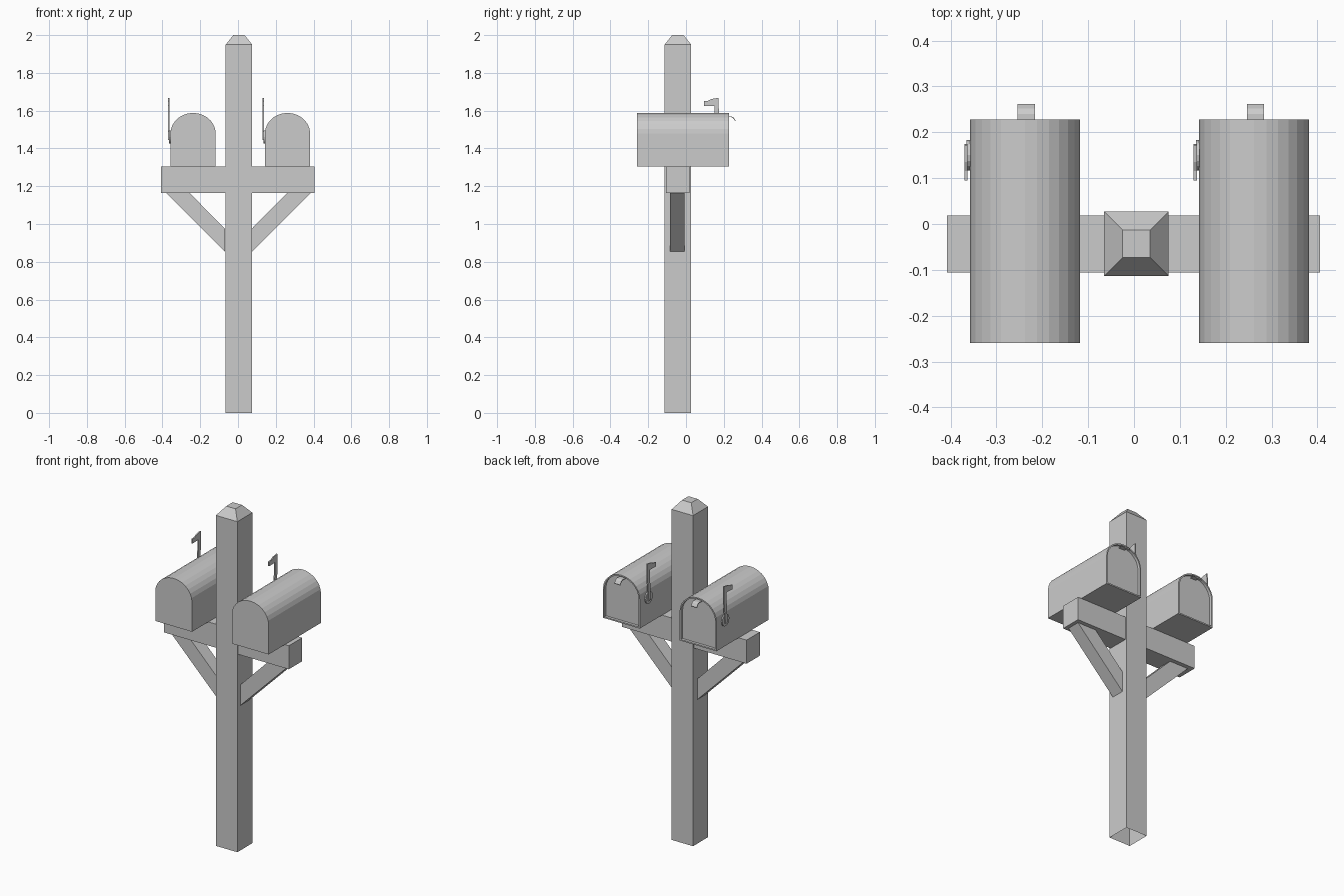
import bpy, bmesh, math
from mathutils import Vector

if "Cube" in bpy.data.objects:
    bpy.data.objects.remove(bpy.data.objects["Cube"])


def make_object(name, bm):
    bmesh.ops.recalc_face_normals(bm, faces=bm.faces)
    me = bpy.data.meshes.new(name)
    bm.to_mesh(me)
    bm.free()
    ob = bpy.data.objects.new(name, me)
    bpy.context.scene.collection.objects.link(ob)
    return ob


def extrude(name, pts, vec):
    """Closed solid: planar outline swept along vec."""
    bm = bmesh.new()
    face = bm.faces.new([bm.verts.new(p) for p in pts])
    top = bmesh.ops.extrude_face_region(bm, geom=[face], use_keep_orig=True)
    verts = [v for v in top["geom"] if isinstance(v, bmesh.types.BMVert)]
    bmesh.ops.translate(bm, verts=verts, vec=Vector(vec))
    return make_object(name, bm)


def arch(cx, inset=0.0, n=14):
    """Mailbox outline in (x, z)."""
    r, zs, h = 0.12 - inset, 1.478, 0.11 - inset
    pts = [(cx - r, 1.305 + inset), (cx + r, 1.305 + inset)]
    for i in range(n + 1):
        a = math.pi * i / n
        pts.append((cx + r * math.cos(a), zs + h * math.sin(a)))
    return pts


# post with a chamfered top, open underneath
PX, PY = 0.005, -0.043
bm = bmesh.new()
rings = []
for half, z in ((0.07, 0), (0.07, 1.95), (0.03, 2.0)):
    rings.append([bm.verts.new((PX + sx * half, PY + sy * half, z))
                  for sx, sy in ((-1, -1), (1, -1), (1, 1), (-1, 1))])
for lo, hi in zip(rings, rings[1:]):
    for i in range(4):
        j = (i + 1) % 4
        bm.faces.new((lo[i], lo[j], hi[j], hi[i]))
bm.faces.new(rings[-1])
make_object("post", bm)

# cross beam
extrude("cross_beam", [(-0.408, -0.106, z) if e == 0 else (0.406, -0.106, z)
                       for e, z in ((0, 1.165), (1, 1.165), (1, 1.304), (0, 1.304))],
        (0, 0.124, 0))

# diagonal braces
for side, s, off in (("left", -1, 0.003), ("right", 1, 0.004)):
    prof = [(0.07, 0.854), (0.381, 1.165), (0.257, 1.165), (0.07, 0.976)]
    extrude(side + "_brace", [(s * (x + (off if s > 0 else 0)), -0.086, z) for x, z in prof],
            (0, 0.079, 0))

# mailboxes with recessed doors, latches and flags
for side, cx in (("left", -0.238), ("right", 0.262)):
    # body: front closed, rim and recessed door at the back
    bm = bmesh.new()
    loops = [[bm.verts.new((x, y, z)) for x, z in arch(cx, ins)]
             for y, ins in ((-0.26, 0), (0.228, 0), (0.228, 0.008), (0.212, 0.008))]
    n = len(loops[0])
    for a, b in zip(loops, loops[1:]):
        for i in range(n):
            j = (i + 1) % n
            bm.faces.new((a[i], a[j], b[j], b[i]))
    bm.faces.new(loops[0])
    bm.faces.new(loops[-1])
    make_object(side + "_mailbox", bm)

    # curved latch tab
    upper = [(0.21, 1.570), (0.24, 1.570), (0.252, 1.564), (0.262, 1.548)]
    lower = [(y - 0.002, z - 0.004) for y, z in reversed(upper)]
    extrude(side + "_latch", [(cx - 0.016, y, z) for y, z in upper + lower], (0.038, 0, 0))

    # flag pivot disc
    x0 = cx - 0.12
    disc = [(x0 + 0.001, 0.15 + 0.033 * math.cos(t), 1.461 + 0.035 * math.sin(t))
            for t in (math.tau * i / 16 for i in range(16))]
    extrude(side + "_flag_pivot", disc, (-0.008, 0, 0))

    # raised flag with arm
    flag = [(0.140, 1.445), (0.160, 1.445), (0.174, 1.585), (0.172, 1.668), (0.135, 1.662),
            (0.116, 1.652), (0.095, 1.650), (0.095, 1.624), (0.150, 1.626), (0.150, 1.58)]
    extrude(side + "_flag", [(x0 - 0.005, y, z) for y, z in flag], (-0.007, 0, 0))
